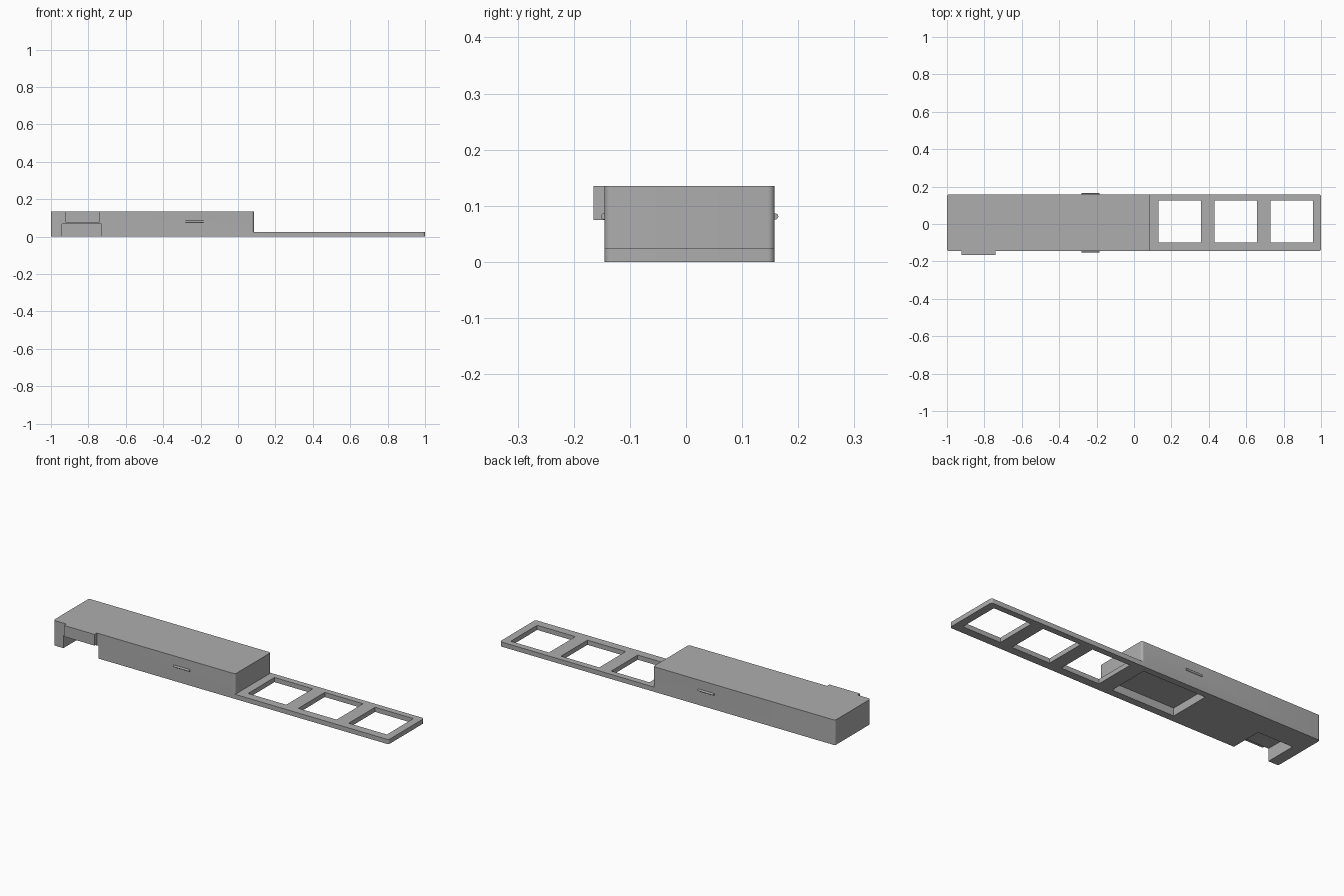
import bpy, bmesh, math

if "Cube" in bpy.data.objects:
    bpy.data.objects.remove(bpy.data.objects["Cube"], do_unlink=True)

grey = bpy.data.materials.new("plain grey")
grey.use_nodes = True
colour = (0.42, 0.42, 0.42, 1)
grey.diffuse_color = colour
grey.node_tree.nodes["Principled BSDF"].inputs["Base Color"].default_value = colour

FRONT, BACK = -0.145, 0.158
HEIGHT, PLATE = 0.135, 0.025
BODY_END = 0.085


def block(name, x, y, z, radius=0, round_ends=(-1, 1)):
    """Box from (min, max) ranges, with upright edges rounded at the chosen x ends."""
    bm = bmesh.new()
    bmesh.ops.create_cube(bm, size=1)
    for v in bm.verts:
        v.co = [r[0] + (c + 0.5) * (r[1] - r[0]) for c, r in zip(v.co, (x, y, z))]
    if radius:
        middle = sum(x) / 2
        edges = [e for e in bm.edges
                 if abs(e.verts[0].co.z - e.verts[1].co.z) > 1e-4
                 and (1 if e.verts[0].co.x > middle else -1) in round_ends]
        bmesh.ops.bevel(bm, geom=edges, offset=radius, segments=6,
                        profile=0.5, affect='EDGES')
    mesh = bpy.data.meshes.new(name)
    bm.to_mesh(mesh)
    bm.free()
    mesh.materials.append(grey)
    obj = bpy.data.objects.new(name, mesh)
    bpy.context.collection.objects.link(obj)
    return obj


def activate(obj):
    bpy.ops.object.select_all(action='DESELECT')
    obj.select_set(True)
    bpy.context.view_layer.objects.active = obj


def combine(target, tool, operation):
    tool.hide_render = True
    mod = target.modifiers.new(tool.name, 'BOOLEAN')
    mod.operation, mod.object, mod.solver = operation, tool, 'EXACT'
    activate(target)
    bpy.ops.object.modifier_apply(modifier=mod.name)
    bpy.data.objects.remove(tool, do_unlink=True)


# Housing with its thin plate
housing = block("housing", (-1, BODY_END), (FRONT, BACK), (0, HEIGHT), 0.012)
plate = block("window_plate", (0.06, 1), (FRONT, BACK), (0, PLATE), 0.012, (1,))
combine(housing, plate, 'UNION')

# Three square windows through the plate
for i in range(3):
    start = 0.13 + 0.3 * i
    window = block("window_cutter", (start, start + 0.228), (-0.1, 0.125), (-0.1, 0.1))
    combine(housing, window, 'DIFFERENCE')

# Shallow pocket underneath and the notch open to the front
pocket = block("pocket_cutter", (-0.33, 0.045), (-0.105, 0.123), (-0.1, 0.042))
combine(housing, pocket, 'DIFFERENCE')
notch = block("notch_cutter", (-0.94, -0.73), (-0.3, 0.03), (-0.1, 0.068))
combine(housing, notch, 'DIFFERENCE')

# Ledge standing out above the notch
ledge = block("front_ledge", (-0.922, -0.74), (-0.165, -0.125), (0.075, HEIGHT))
combine(housing, ledge, 'UNION')
activate(housing)
bpy.ops.object.shade_smooth_by_angle(angle=math.radians(30))

# Small round catches on both long sides
for name, y in (("front_catch", FRONT - 0.001), ("back_catch", BACK + 0.001)):
    bpy.ops.mesh.primitive_cylinder_add(vertices=20, radius=0.0055, depth=0.095,
                                        location=(-0.232, y, 0.081),
                                        rotation=(0, math.pi / 2, 0))
    catch = bpy.context.object
    catch.name = name
    catch.data.materials.append(grey)
    bpy.ops.object.shade_smooth_by_angle(angle=math.radians(30))
